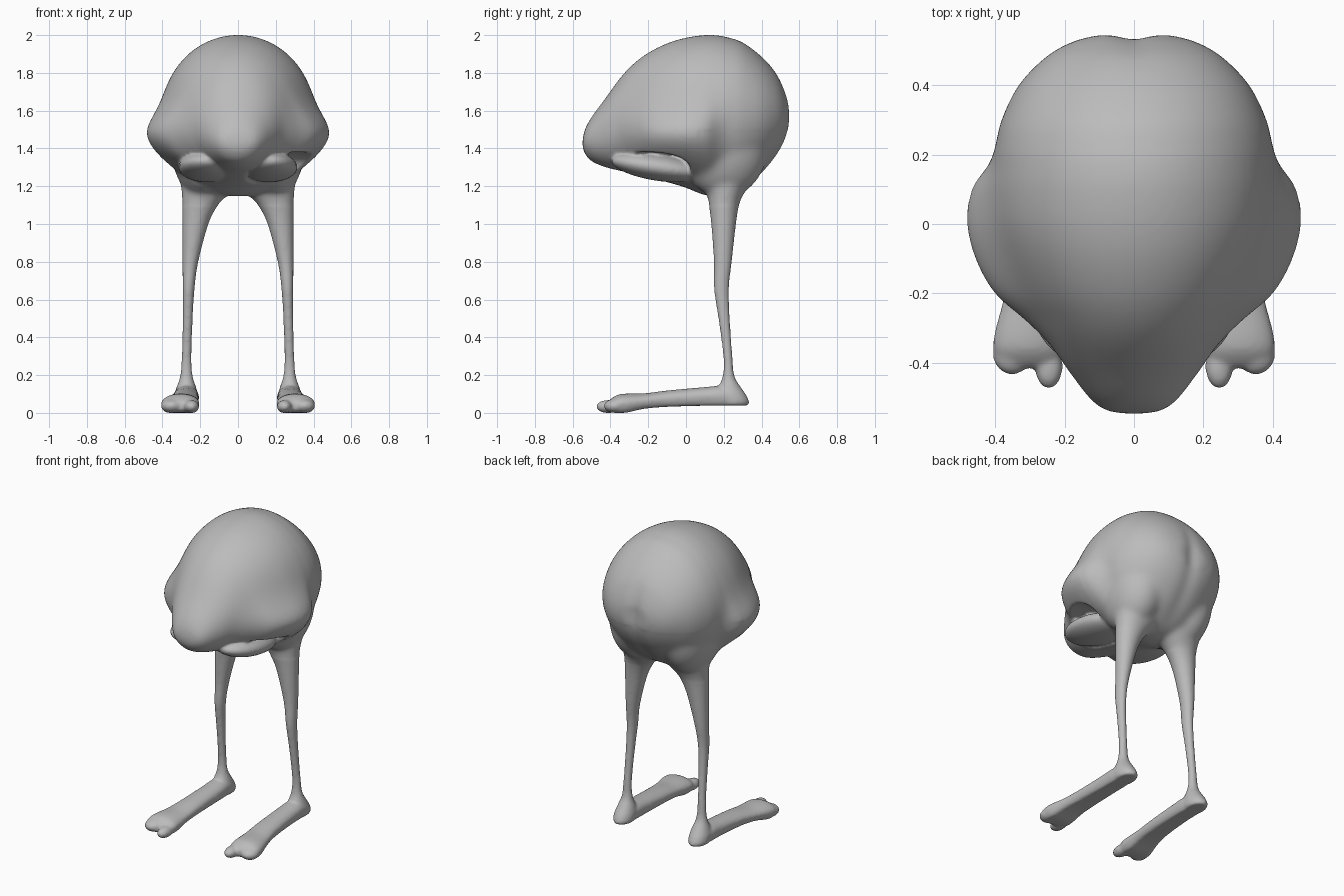
import bpy, bmesh, math
from mathutils import Vector

if "Cube" in bpy.data.objects:
    bpy.data.objects.remove(bpy.data.objects["Cube"])

skin = bpy.data.materials.new("grey_skin")
skin.diffuse_color = (0.5, 0.5, 0.5, 1)
skin.use_nodes = True
skin.node_tree.nodes["Principled BSDF"].inputs["Base Color"].default_value = skin.diffuse_color


def finish(bm, name):
    bmesh.ops.recalc_face_normals(bm, faces=bm.faces)
    me = bpy.data.meshes.new(name)
    bm.to_mesh(me)
    bm.free()
    ob = bpy.data.objects.new(name, me)
    bpy.context.collection.objects.link(ob)
    return ob


def smooth_rows(rows, steps=5):
    """Catmull-Rom interpolation between section rows."""
    out = []
    for i in range(len(rows) - 1):
        p0, p1, p2, p3 = (rows[min(max(i + k, 0), len(rows) - 1)] for k in (-1, 0, 1, 2))
        for s in range(steps):
            t = s / steps
            out.append([.5 * (2 * b + (c - a) * t + (2 * a - 5 * b + 4 * c - d) * t * t
                              + (3 * b - a - 3 * c + d) * t ** 3)
                        for a, b, c, d in zip(p0, p1, p2, p3)])
    return out + [list(rows[-1])]


def loft(name, rings):
    """Closed skin over a list of equally long point rings."""
    bm = bmesh.new()
    rows = [[bm.verts.new(p) for p in ring] for ring in rings]
    n = len(rows[0])
    for a, b in zip(rows, rows[1:]):
        for i in range(n):
            j = (i + 1) % n
            bm.faces.new((a[i], a[j], b[j], b[i]))
    bm.faces.new(rows[0])
    bm.faces.new(rows[-1])
    return finish(bm, name)


def ellipse(a0, a1, b0, b1, n):
    return [((a0 + a1) / 2 + (a1 - a0) / 2 * math.cos(t), (b0 + b1) / 2 + (b1 - b0) / 2 * math.sin(t))
            for t in (2 * math.pi * i / n for i in range(n))]


def ball(name, c, r, tilt=0, power=2):
    """Ellipsoid; a power above 2 makes it boxier."""
    bm = bmesh.new()
    bmesh.ops.create_uvsphere(bm, u_segments=40, v_segments=24, radius=1)
    for v in bm.verts:
        u = v.co / sum(abs(k) ** power for k in v.co) ** (1 / power)
        v.co = Vector((c[k] + u[k] * r[k] for k in range(3)))
        v.co.z += tilt * (v.co.y - c[1])
    return finish(bm, name)


def mirrored(ob):
    """Adds the left twin to a right-hand part."""
    bm = bmesh.new()
    bm.from_mesh(ob.data)
    geo = bmesh.ops.duplicate(bm, geom=bm.verts[:] + bm.edges[:] + bm.faces[:])["geom"]
    for v in geo:
        if isinstance(v, bmesh.types.BMVert):
            v.co.x = -v.co.x
    bmesh.ops.recalc_face_normals(bm, faces=bm.faces)
    bm.to_mesh(ob.data)
    bm.free()
    return ob


def join(obs, name):
    bpy.ops.object.select_all(action='DESELECT')
    for o in obs:
        o.select_set(True)
    bpy.context.view_layer.objects.active = obs[0]
    bpy.ops.object.join()
    obs[0].name = name
    return obs[0]


def modify(ob, kind, **props):
    bpy.context.view_layer.objects.active = ob
    m = ob.modifiers.new(kind.lower(), kind)
    for k, v in props.items():
        setattr(m, k, v)
    bpy.ops.object.modifier_apply(modifier=m.name)


# Head: y, bottom, top, half width, cheek bulge
head_rows = [(-.548, 1.41, 1.45, .04, 0), (-.535, 1.375, 1.505, .09, 0), (-.5, 1.335, 1.57, .132, 0),
             (-.43, 1.305, 1.665, .185, 0), (-.35, 1.285, 1.775, .225, .02), (-.28, 1.27, 1.85, .262, .06),
             (-.2, 1.25, 1.91, .31, .11), (-.1, 1.225, 1.96, .355, .124), (0, 1.195, 1.99, .388, .114),
             (.1, 1.155, 2.004, .404, .08), (.17, 1.15, 2.002, .404, .025), (.22, 1.155, 1.992, .402, 0),
             (.3, 1.185, 1.965, .383, 0), (.4, 1.265, 1.89, .334, 0), (.48, 1.36, 1.80, .258, 0),
             (.525, 1.44, 1.71, .182, 0), (.546, 1.51, 1.64, .105, 0)]


def head_ring(y, z0, z1, w, bulge, n=64):
    ring = []
    for x, z in ellipse(-w, w, z0, z1, n):
        side = max(-1, min(1, 2 * x / w))
        spread = .145 if z > 1.46 else .2
        ring.append((x + side * bulge * math.exp(-((z - 1.46) / spread) ** 2), y, z))
    return ring


head = loft("head", [head_ring(*r) for r in smooth_rows(head_rows)])
haunch = mirrored(ball("haunch", (.185, .2, 1.42), (.172, .235, .28)))
head = join([head, haunch], "head")
modify(head, 'REMESH', mode='VOXEL', voxel_size=.012)
modify(head, 'SMOOTH', factor=.5, iterations=10)

# Shallow groove down the back of the head
for v in head.data.vertices:
    if v.co.y > .2:
        fade = min(1, (v.co.y - .2) / .2) * max(0, min(1, (1.85 - v.co.z) / .25))
        v.co.y -= .014 * fade * math.exp(-(v.co.x / .045) ** 2)

# Hollows under the cheeks, with a rounded lower lid inside each
socket = mirrored(ball("socket_cutter", (.275, -.19, 1.27), (.235, .215, .115), 0, 2.7))
modify(head, 'BOOLEAN', object=socket, operation='DIFFERENCE', solver='EXACT')
bpy.data.objects.remove(socket)
lid = mirrored(ball("lid", (.165, -.15, 1.304), (.15, .245, .072), -.14))

# Leg: z, inner x, outer x, front y, back y
leg_rows = [(1.4, .12, .29, .15, .31), (1.3, .07, .318, .11, .36), (1.24, .03, .309, .10, .345),
            (1.2, .02, .302, .10, .327), (1.15, .06, .298, .113, .30), (1.1, .108, .295, .122, .28),
            (1.0, .158, .294, .134, .264), (.8, .211, .294, .148, .242), (.66, .23, .293, .148, .227),
            (.5, .24, .293, .172, .232), (.3, .246, .298, .198, .246), (.2, .24, .306, .195, .256),
            (.14, .222, .325, .17, .29), (.1, .212, .337, .15, .318), (.06, .212, .337, .16, .335),
            (.043, .222, .327, .17, .325)]
leg = mirrored(loft("leg", [[(x, y, z) for x, y in ellipse(a, b, c, d, 28)]
                            for z, a, b, c, d in smooth_rows(leg_rows, 3)]))

# Foot: y, bottom, top, inner x, outer x
foot_rows = [(.3, .043, .10, .225, .325), (.2, .042, .145, .21, .34), (.1, .042, .14, .207, .343),
             (-.1, .036, .122, .207, .357), (-.22, .026, .107, .208, .378), (-.31, .006, .106, .205, .402),
             (-.36, .004, .10, .205, .406), (-.395, .008, .08, .215, .397), (-.415, .02, .06, .24, .37)]


def foot_ring(y, z0, z1, x0, x1):
    mid = (z0 + z1) / 2
    return [(x, y, max(z0, mid + (z - mid) * 1.5) if z < mid else z)
            for x, z in ellipse(x0, x1, z0, z1, 32)]


foot = mirrored(loft("foot", [foot_ring(*r) for r in smooth_rows(foot_rows, 3)]))
inner_toe = mirrored(ball("inner_toe", (.246, -.41, .037), (.04, .066, .035)))
outer_toe = mirrored(ball("outer_toe", (.352, -.375, .04), (.056, .06, .037)))

# Fuse everything into one smooth skin, softening the hips further
body = join([head, lid, leg, foot, inner_toe, outer_toe], "body")
modify(body, 'REMESH', mode='VOXEL', voxel_size=.009)
modify(body, 'SMOOTH', factor=.5, iterations=6)
hips = body.vertex_groups.new(name="hips")
hips.add([v.index for v in body.data.vertices
          if 1.1 < v.co.z < 1.5 and v.co.y > .06], 1, 'REPLACE')
modify(body, 'SMOOTH', factor=.5, iterations=40, vertex_group="hips")
low = min(v.co.z for v in body.data.vertices)
for v in body.data.vertices:
    v.co.z -= low
body.data.materials.clear()
body.data.materials.append(skin)
for p in body.data.polygons:
    p.material_index = 0
bpy.ops.object.select_all(action='DESELECT')
body.select_set(True)
bpy.context.view_layer.objects.active = body
bpy.ops.object.shade_smooth()
